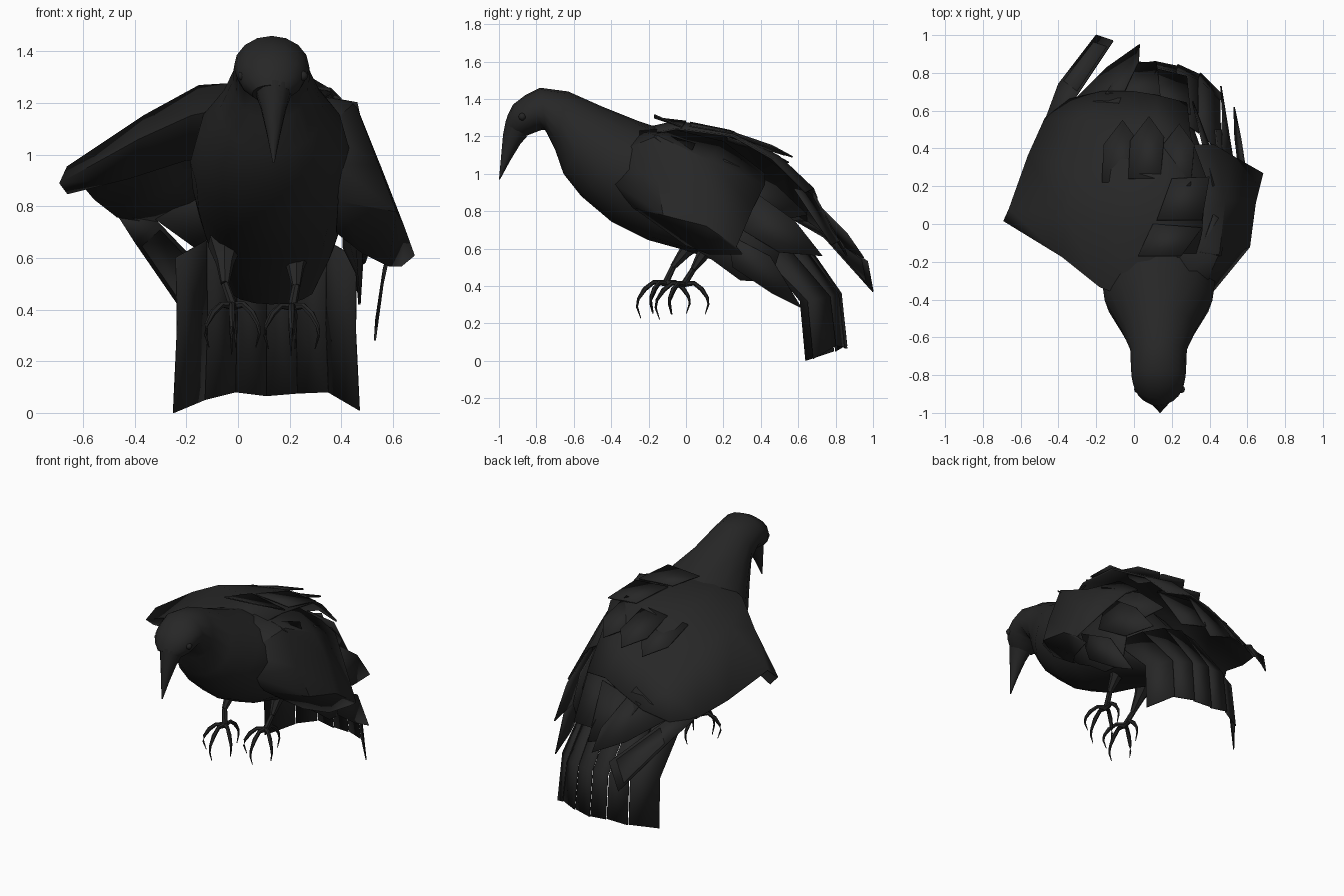
import bpy, bmesh, math
from mathutils import Vector


def material(name, v):
    m = bpy.data.materials.new(name)
    m.diffuse_color = (v, v, v, 1)
    return m


PLUMAGE = material("black plumage", 0.02)
HORN = material("dark horn", 0.018)


def make(name, verts, faces, mat, thick=0.0):
    me = bpy.data.meshes.new(name)
    me.from_pydata([tuple(v) for v in verts], [], faces)
    bm = bmesh.new()
    bm.from_mesh(me)
    bmesh.ops.recalc_face_normals(bm, faces=bm.faces)
    bm.to_mesh(me)
    bm.free()
    me.materials.append(mat)
    ob = bpy.data.objects.new(name, me)
    bpy.context.collection.objects.link(ob)
    if thick:
        s = ob.modifiers.new("thickness", "SOLIDIFY")
        s.thickness = thick
        s.offset = 0
    return ob


def loft(name, rings, mat):
    n, m = len(rings[0]), len(rings)
    faces = [(i * n + j, i * n + (j + 1) % n, (i + 1) * n + (j + 1) % n, (i + 1) * n + j)
             for i in range(m - 1) for j in range(n)]
    faces += [tuple(range(n)), tuple(range((m - 1) * n, m * n))]
    return make(name, [v for r in rings for v in r], faces, mat)


def sheet(name, rows, thick=0.01):
    n = len(rows[0])
    faces = [(i * n + j, i * n + j + 1, (i + 1) * n + j + 1, (i + 1) * n + j)
             for i in range(len(rows) - 1) for j in range(n - 1)]
    return make(name, [v for r in rows for v in r], faces, PLUMAGE, thick)


def tube(name, pts, radii, mat, n=7):
    pts = [Vector(p) for p in pts]
    rings = []
    for i, p in enumerate(pts):
        t = (pts[min(i + 1, len(pts) - 1)] - pts[max(i - 1, 0)]).normalized()
        a = t.cross(Vector((0.31, 0.2, 0.93))).normalized()
        b = t.cross(a)
        rings.append([p + radii[i] * (a * math.cos(k * math.tau / n) + b * math.sin(k * math.tau / n))
                      for k in range(n)])
    return loft(name, rings, mat)


def feather(name, *pts):
    return make(name, pts, [tuple(range(len(pts)))], PLUMAGE, 0.008)


# Body, head and beak: top point, bottom point (y, z), half width
def rings(stations, cx, n=16):
    out = []
    for yt, zt, yb, zb, w in stations:
        ring = []
        for k in range(n):
            a = k * math.tau / n
            h = 0.5 + 0.5 * math.cos(a)
            ring.append((cx + w * math.sin(a), yb + (yt - yb) * h, zb + (zt - zb) * h))
        out.append(ring)
    return out


BODY = [(-.965, 1.27, -.86, 1.20, .075), (-.955, 1.31, -.81, 1.22, .115), (-.925, 1.37, -.77, 1.235, .135),
        (-.86, 1.42, -.755, 1.235, .143), (-.78, 1.46, -.745, 1.22, .146), (-.63, 1.44, -.70, 1.13, .15),
        (-.45, 1.36, -.655, 1.0, .2), (-.25, 1.28, -.56, .88, .285), (0, 1.2, -.4, .745, .315),
        (.2, 1.08, -.2, .645, .305), (.35, .93, 0, .59, .28), (.5, .75, .2, .52, .24), (.65, .55, .45, .42, .17)]
BEAK = [(-.962, 1.29, -.85, 1.2, .072), (-.978, 1.21, -.885, 1.16, .052),
        (-.988, 1.1, -.94, 1.07, .028), (-1.0, .97, -.994, .97, .004)]
loft("body", rings(BODY, .13), PLUMAGE)
loft("beak", rings(BEAK, .138, 10), HORN)

# Eyes, sunk into the head
for side in (-1, 1):
    bpy.ops.mesh.primitive_uv_sphere_add(segments=12, ring_count=8, radius=.02,
                                         location=(.135 + side * .115, -.875, 1.305))
    eye = bpy.context.object
    eye.name = "eye"
    eye.data.materials.append(HORN)

# Spread wing: underside of the arm, leading edge, then back to the trailing edge
sheet("spread_wing", [
    [(.1, -.3, 1.0), (0, -.28, 1.0), (-.2, -.17, .98), (-.42, -.02, .91), (-.66, .06, .85)],
    [(.3, -.25, 1.2), (.05, -.42, 1.2), (-.18, -.33, 1.15), (-.38, -.17, 1.06), (-.69, .02, .89)],
    [(.36, -.05, 1.24), (.1, -.05, 1.28), (-.15, 0, 1.265), (-.36, .04, 1.15), (-.66, .08, .95)],
    [(.38, .25, 1.2), (.15, .25, 1.225), (-.08, .28, 1.18), (-.3, .32, 1.04), (-.56, .36, .83)],
    [(.3, .46, 1.08), (.12, .5, 1.09), (-.05, .52, 1.02), (-.24, .54, .89), (-.47, .56, .76)],
    [(.28, .64, .9), (.12, .68, .92), (0, .7, .87), (-.17, .7, .79), (-.34, .66, .74)]])
feather("primary_outer", (-.47, .55, .77), (-.4, .74, .66), (-.2, 1.0, .37), (-.11, .97, .53), (-.31, .67, .74))
feather("primary_second", (-.32, .65, .75), (-.14, .83, .62), (.03, .95, .55), (.025, .86, .68), (-.08, .64, .9))
feather("primary_third", (-.15, .69, .82), (-.05, .84, .62), (.12, .86, .56), (.14, .68, .9))
feather("primary_inner", (.05, .66, .9), (.12, .82, .64), (.28, .78, .62), (.3, .58, .92))
# Raised scapulars across the back
feather("scapular_front", (.02, -.17, 1.3), (.25, -.17, 1.315), (.36, -.02, 1.25), (.1, 0, 1.28))
feather("scapular_rear", (.12, .02, 1.275), (.36, .02, 1.255), (.4, .25, 1.215), (.2, .24, 1.23))
for x, y, z in ((.22, .3, 1.2), (.06, .34, 1.19), (-.08, .32, 1.16)):
    feather("covert", (x - .09, y - .1, z + .015), (x + .08, y - .1, z + .035),
            (x + .1, y + .12, z - .04), (x + .02, y + .23, z - .1), (x - .08, y + .1, z - .06))

# Half-folded wing
sheet("folded_wing", [
    [(.2, -.3, 1.24), (.25, -.05, 1.23), (.28, .2, 1.17), (.32, .42, 1.0)],
    [(.34, -.4, 1.1), (.45, -.15, 1.2), (.48, .12, 1.07), (.42, .42, .94)],
    [(.38, -.4, .96), (.54, -.15, .96), (.55, .12, .95), (.52, .36, .82)],
    [(.39, -.28, .82), (.61, -.12, .78), (.64, .11, .72), (.68, .27, .61)],
    [(.38, -.1, .7), (.48, 0, .62), (.58, .13, .57), (.63, .3, .57)]])
# Lower flight feathers hanging beside the flank
sheet("folded_secondaries", [
    [(.4, -.12, .95), (.43, .1, .95), (.45, .3, .9), (.43, .5, .8)],
    [(.41, -.11, .72), (.45, .1, .72), (.48, .3, .66), (.48, .5, .58)],
    [(.41, -.02, .64), (.46, .14, .54), (.47, .29, .43), (.47, .45, .42)]])
feather("folded_primary_low", (.6, .22, .68), (.565, .45, .56), (.53, .62, .28), (.535, .46, .36), (.56, .25, .5))
feather("folded_primary_mid", (.46, .3, .95), (.47, .58, .75), (.46, .73, .56), (.49, .5, .58), (.53, .3, .7))
feather("folded_primary_top", (.42, .2, 1.08), (.35, .48, .94), (.31, .65, .78), (.37, .45, .74), (.46, .25, .85))
feather("shoulder_feather", (.35, -.15, 1.22), (.46, -.17, 1.2), (.49, .0, 1.06), (.42, .05, 1.16))

# Tail: six overlapping feathers on an arched fan
EDGE = [(.64, 0), (.80, .05), (.86, .08), (.86, .065), (.845, .075), (.8, .08), (.69, .01)]


def tail_point(i, row, lift=0.0):
    y, z = EDGE[i]
    s = i / 3 - 1
    return (.11 + (.35, .345, .36)[row] * s,
            (.58 - .2 * s * s, y - .03, y)[row] + lift,
            (.72 - .12 * s * s, .36 - .04 * s * s, z)[row])


for i in range(6):
    sheet("tail_feather", [[tail_point(i, r), tail_point(i + 1, r, -.01)] for r in range(3)], .006)

# Legs and feet
for hip, knee, ankle in (((-.05, .06, .66), (-.05, -.07, .5), (-.02, -.11, .415)),
                         ((.22, .14, .64), (.225, .04, .49), (.21, -.01, .41))):
    tube("thigh", [hip, Vector(hip).lerp(Vector(knee), .5), knee], [.07, .035, .017], PLUMAGE)
    tube("shank", [knee, ankle], [.016, .018], HORN)
    for deg, size in ((-145, .9), (-92, 1.05), (-38, .9), (85, .9)):
        d = Vector((math.cos(math.radians(deg)), math.sin(math.radians(deg)), 0))
        path = [Vector(ankle) + d * a * size + Vector((0, 0, b * size)) for a, b in
                ((0, 0), (.06, .005), (.105, -.03), (.138, -.08), (.145, -.12), (.125, -.18))]
        tube("toe", path, [.017, .012, .013, .009, .006, .002], HORN, 6)

# Smooth shading with sharp feather edges
bpy.ops.object.select_all(action="SELECT")
bpy.context.view_layer.objects.active = bpy.data.objects["body"]
bpy.ops.object.shade_smooth_by_angle(angle=math.radians(40))
